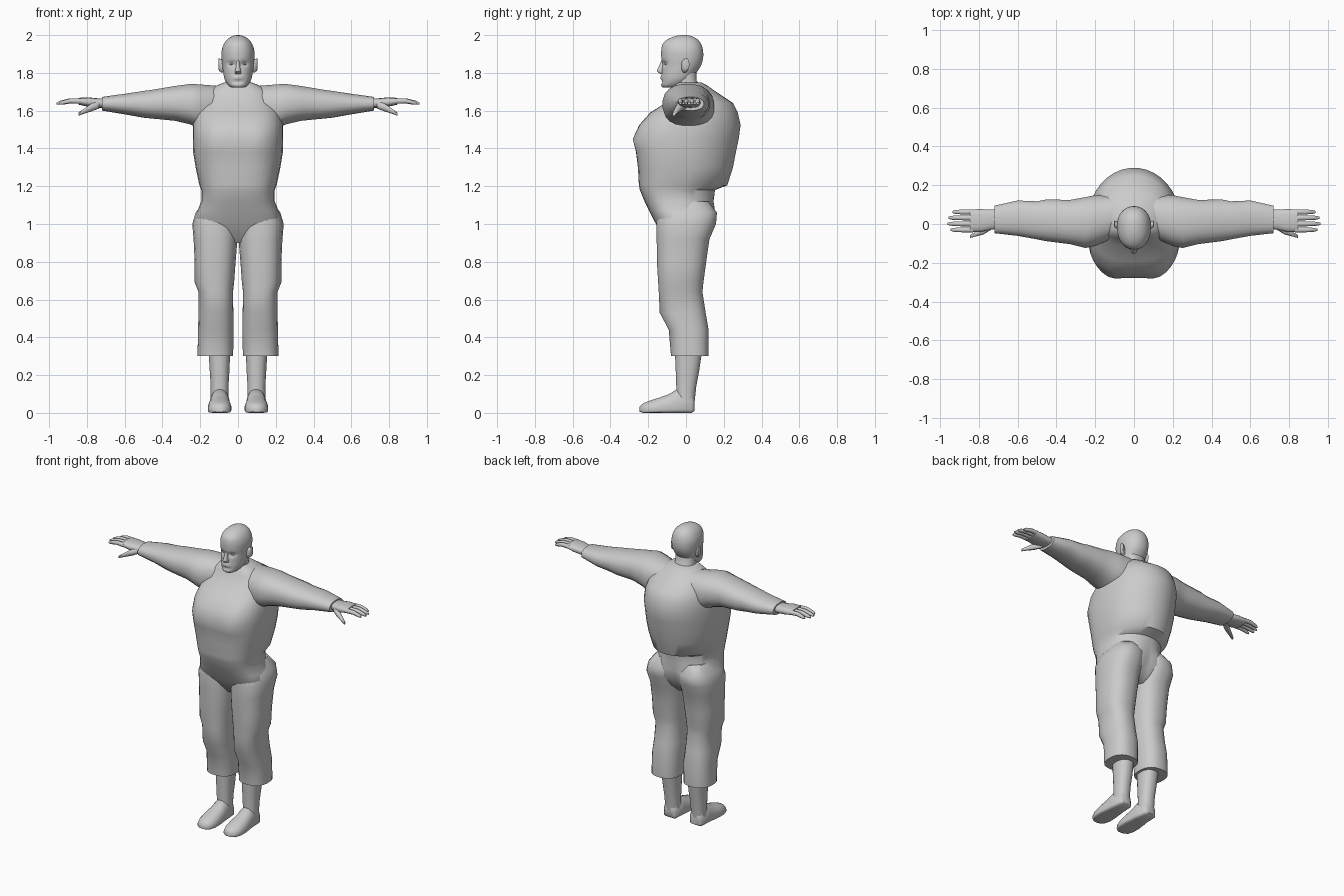
import bpy, bmesh, math
from mathutils import Vector

AXES = {"x": (1, 2, 0), "y": (0, 2, 1), "z": (0, 1, 2)}


def spline(rows, steps):
    """Catmull-Rom resampling of a list of number rows."""
    out = []
    for i in range(len(rows) - 1):
        a, b, c, d = (rows[max(0, min(len(rows) - 1, i + k))] for k in (-1, 0, 1, 2))
        for s in range(steps):
            t = s / steps
            out.append([q + 0.5 * t * (r - p + t * (2 * p - 5 * q + 4 * r - e + t * (3 * (q - r) + e - p)))
                        for p, q, r, e in zip(a, b, c, d)])
    return out + [rows[-1]]


def loft(name, axis, rows, n=20, powers=(2.3, 2.3), mid=0.5, steps=1, mirror=False, angle=50):
    """Skin rings; each row is position, u min, u max, v min, v max."""
    iu, iv, it = AXES[axis]
    bm = bmesh.new()
    rings = []
    for t, u0, u1, v0, v1 in spline(rows, steps):
        ring = []
        vm = v0 + (v1 - v0) * mid
        for k in range(n):
            a = 2 * math.pi * (k + 0.5) / n
            c, s = math.cos(a), math.sin(a)
            e = 2 / (powers[0] if s < 0 else powers[1])
            co = [0, 0, 0]
            co[iu] = (u0 + u1) / 2 + (u1 - u0) / 2 * math.copysign(abs(c) ** e, c)
            co[iv] = vm + (v1 - vm if s > 0 else vm - v0) * math.copysign(abs(s) ** e, s)
            co[it] = t
            ring.append(bm.verts.new(co))
        rings.append(ring)
    for a, b in zip(rings, rings[1:]):
        for k in range(n):
            bm.faces.new((a[k], a[(k + 1) % n], b[(k + 1) % n], b[k]))
    bm.faces.new(rings[0][::-1])
    bm.faces.new(rings[-1])
    bmesh.ops.recalc_face_normals(bm, faces=bm.faces)
    me = bpy.data.meshes.new(name)
    bm.to_mesh(me)
    bm.free()
    ob = bpy.data.objects.new(name, me)
    bpy.context.collection.objects.link(ob)
    if mirror:
        ob.modifiers.new("Mirror", "MIRROR").use_mirror_merge = False
    bpy.ops.object.select_all(action="DESELECT")
    ob.select_set(True)
    bpy.context.view_layer.objects.active = ob
    bpy.ops.object.shade_smooth_by_angle(angle=math.radians(angle))
    return ob


def push(ob, centre, size, dy):
    """Soft dent or bulge along y."""
    for v in ob.data.vertices:
        d = sum(((v.co[i] - centre[i]) / size[i]) ** 2 for i in range(3))
        v.co.y += dy * math.exp(-d)


# Shirt and hips
torso = loft("torso", "z", [
    (0.90, -0.10, 0.10, -0.09, 0.07), (0.95, -0.20, 0.20, -0.13, 0.12),
    (1.01, -0.235, 0.235, -0.165, 0.155), (1.07, -0.215, 0.215, -0.195, 0.16),
    (1.12, -0.195, 0.195, -0.22, 0.15), (1.18, -0.195, 0.195, -0.245, 0.155),
    (1.205, -0.205, 0.205, -0.25, 0.22), (1.30, -0.225, 0.225, -0.255, 0.25),
    (1.38, -0.238, 0.238, -0.262, 0.265), (1.45, -0.24, 0.24, -0.27, 0.28),
    (1.525, -0.24, 0.24, -0.245, 0.29), (1.59, -0.225, 0.225, -0.19, 0.275),
    (1.64, -0.20, 0.20, -0.11, 0.25), (1.70, -0.17, 0.17, -0.08, 0.16),
    (1.735, -0.11, 0.11, -0.06, 0.11), (1.75, -0.07, 0.07, -0.05, 0.08)],
    n=36, powers=(2.9, 2.0), mid=0.48)
for s in (-1, 1):
    push(torso, (s * 0.12, -0.27, 1.45), (0.08, 0.15, 0.07), -0.02)
push(torso, (0, 0.16, 1.0), (0.03, 0.1, 0.09), 0.03 * -1)

# Trouser legs
loft("trouser_leg", "z", [
    (0.30, 0.025, 0.215, -0.08, 0.12), (0.44, 0.023, 0.212, -0.092, 0.12),
    (0.53, 0.024, 0.21, -0.14, 0.105), (0.64, 0.026, 0.21, -0.145, 0.088),
    (0.69, 0.02, 0.23, -0.148, 0.093), (0.80, 0.012, 0.23, -0.155, 0.108),
    (0.92, 0.002, 0.236, -0.156, 0.125), (1.00, -0.002, 0.243, -0.158, 0.16),
    (1.06, 0.0, 0.225, -0.15, 0.165), (1.12, 0.02, 0.18, -0.12, 0.12)],
    n=24, powers=(2.5, 2.4), mirror=True)

# Lower legs and shoes
loft("lower_leg", "z", [
    (0.05, 0.05, 0.145, -0.05, 0.045), (0.14, 0.05, 0.145, -0.052, 0.055),
    (0.22, 0.045, 0.15, -0.055, 0.07), (0.34, 0.04, 0.157, -0.06, 0.088)],
    mirror=True)
loft("shoe", "y", [
    (0.045, 0.065, 0.13, 0.01, 0.08), (0.03, 0.05, 0.145, 0, 0.11),
    (-0.05, 0.043, 0.15, 0, 0.125), (-0.09, 0.04, 0.155, 0, 0.10),
    (-0.14, 0.035, 0.16, 0, 0.082), (-0.19, 0.037, 0.158, 0, 0.066),
    (-0.225, 0.05, 0.145, 0, 0.052), (-0.245, 0.075, 0.12, 0.005, 0.035)],
    powers=(5, 2.2), mid=0.3, mirror=True)

# Sleeved arms
loft("sleeve", "x", [
    (0.08, -0.06, 0.15, 1.52, 1.73), (0.20, -0.115, 0.15, 1.50, 1.74),
    (0.25, -0.125, 0.14, 1.525, 1.743), (0.33, -0.105, 0.125, 1.545, 1.732),
    (0.45, -0.09, 0.128, 1.557, 1.712), (0.50, -0.08, 0.118, 1.562, 1.705),
    (0.60, -0.062, 0.122, 1.58, 1.69), (0.72, -0.048, 0.095, 1.60, 1.673)],
    mirror=True)

# Hands with fingers and thumb
loft("palm", "x", [
    (0.69, -0.025, 0.075, 1.615, 1.665), (0.74, -0.03, 0.075, 1.615, 1.665),
    (0.79, -0.042, 0.078, 1.62, 1.67), (0.845, -0.042, 0.076, 1.632, 1.668)],
    n=14, powers=(2.6, 2.6), mirror=True)
for name, y, tip in (("index", -0.03, 0.945), ("middle", 0.001, 0.96),
                     ("ring", 0.032, 0.957), ("little", 0.062, 0.935)):
    rows = []
    for f, r, z in ((0, 0.014, 1.65), (0.5, 0.0135, 1.652), (0.85, 0.011, 1.643), (1, 0.006, 1.638)):
        rows.append((0.83 + (tip - 0.83) * f, y - r, y + r, z - r, z + r))
    loft(name + "_finger", "x", rows, n=8, mirror=True)
loft("thumb", "x", [
    (0.735, -0.03, 0.01, 1.61, 1.65), (0.775, -0.055, -0.015, 1.595, 1.64),
    (0.815, -0.065, -0.038, 1.583, 1.612), (0.845, -0.073, -0.056, 1.572, 1.59)],
    n=8, mirror=True)

# Neck and head
loft("neck", "z", [
    (1.66, -0.09, 0.09, -0.07, 0.12), (1.72, -0.072, 0.072, -0.063, 0.09),
    (1.76, -0.066, 0.066, -0.062, 0.056), (1.83, -0.066, 0.066, -0.06, 0.055)])
head = loft("head", "z", [
    (1.722, -0.03, 0.03, -0.122, -0.07), (1.735, -0.052, 0.052, -0.132, -0.01),
    (1.765, -0.07, 0.07, -0.13, 0.03), (1.80, -0.078, 0.078, -0.128, 0.055),
    (1.84, -0.083, 0.083, -0.127, 0.08), (1.88, -0.087, 0.087, -0.131, 0.091),
    (1.92, -0.086, 0.086, -0.131, 0.09), (1.955, -0.074, 0.074, -0.122, 0.079),
    (1.98, -0.054, 0.054, -0.093, 0.058), (1.995, -0.028, 0.028, -0.055, 0.028),
    (2.0, -0.006, 0.006, -0.02, 0.0)],
    n=48, powers=(2.2, 2.1), mid=0.55, steps=4)
for s in (-1, 1):
    push(head, (s * 0.034, -0.12, 1.848), (0.02, 0.05, 0.012), 0.016)
push(head, (0, -0.13, 1.752), (0.03, 0.05, 0.007), 0.008)
push(head, (0, -0.13, 1.775), (0.024, 0.05, 0.009), -0.008)

# Nose, eyes and ears
loft("nose", "z", [
    (1.795, -0.016, 0.016, -0.138, -0.10), (1.808, -0.018, 0.018, -0.154, -0.10),
    (1.82, -0.013, 0.013, -0.152, -0.10), (1.865, -0.008, 0.008, -0.13, -0.10)], n=12)
loft("eye", "y", [
    (-0.09, 0.02, 0.048, 1.842, 1.856), (-0.108, 0.022, 0.046, 1.842, 1.854),
    (-0.113, 0.029, 0.039, 1.845, 1.851)], n=12, mirror=True)
loft("ear", "x", [
    (0.07, -0.025, 0.005, 1.80, 1.86), (0.088, -0.025, 0.013, 1.802, 1.872),
    (0.101, -0.016, 0.018, 1.812, 1.878), (0.104, -0.008, 0.012, 1.825, 1.868)],
    n=14, mirror=True)
